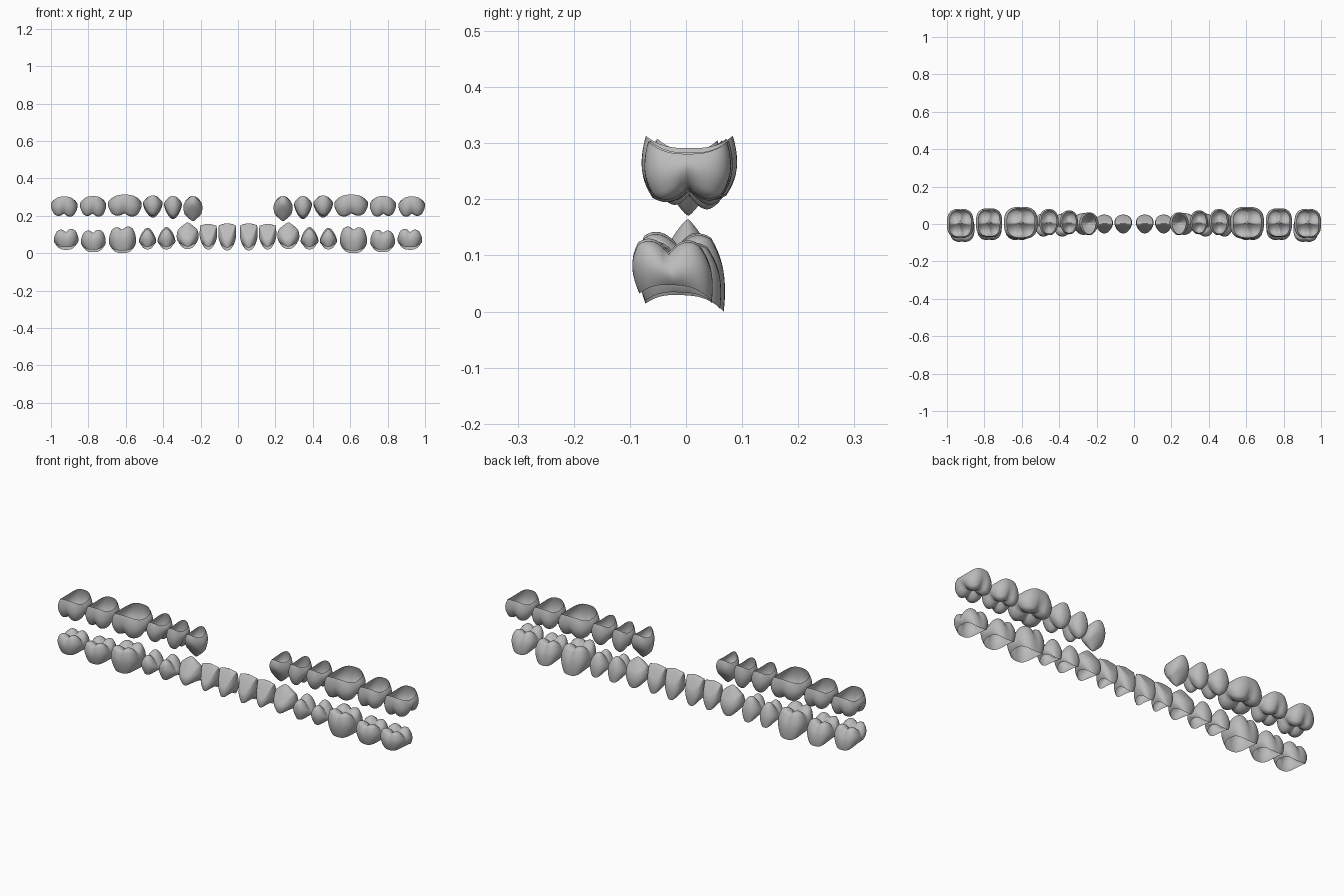
import bpy
import bmesh
from math import sin, cos, pi, exp, copysign

if "Cube" in bpy.data.objects:
    bpy.data.objects.remove(bpy.data.objects["Cube"], do_unlink=True)

enamel = bpy.data.materials.new("enamel grey")
enamel.use_nodes = True
grey = (0.5, 0.5, 0.5, 1)
enamel.diffuse_color = grey
enamel.node_tree.nodes["Principled BSDF"].inputs["Base Color"].default_value = grey

SEGMENTS, WALL, CAP = 56, 12, 12

# Crown families: cusps are (u, v, height); rim and edge are (x, y) scales
KINDS = {
    "molar": dict(cusps=[(-.42, -.5, 0), (.42, -.5, -.004), (-.42, .48, -.003), (.42, .48, -.006)],
                  steep=.095, power=1, stretch=1, square=.72, rim=(.82, .9), edge=(.84, .8),
                  taper=0, groove=.07),
    "premolar": dict(cusps=[(0, -.45, -.008), (0, .45, 0)],
                     steep=.09, power=.9, stretch=.8, square=.85, rim=(.78, .88), edge=(.84, .8),
                     taper=.12, groove=0),
    "canine": dict(cusps=[(0, .05, 0)], steep=.085, power=.62, stretch=.6, square=.9,
                   rim=(.72, .9), edge=(.86, .85), taper=.25, groove=0),
    "incisor": dict(cusps=[(0, .05, 0)], steep=.085, power=.62, stretch=.18, square=.85,
                    rim=(.68, .92), edge=(.94, .85), taper=.3, groove=0),
}


def spow(value, power):
    return copysign(abs(value) ** power, value)


def cusp_height(kind, u, v):
    # The highest of several mounds wins, leaving grooves between them
    return max(h - kind["steep"] * (((u - cu) * kind["stretch"]) ** 2 + (v - cv) ** 2) ** kind["power"]
               for cu, cv, h in kind["cusps"])


def bulge(t, rim, edge):
    return 1 - (1 - (rim if t < .5 else edge)) * (2 * t - 1) ** 2


def crown(name, kind_name, side, upper, x0, x1, y0, y1, z0, z1):
    """Open shell: a bulging wall from the gum rim, closed by a cusped cap."""
    kind = KINDS[kind_name]
    tall = z1 - z0
    half_x, half_y = (x1 - x0) / 2, (y1 - y0) / 2
    mid_x, mid_y = (x0 + x1) / 2, (y0 + y1) / 2
    lean = 0 if upper or kind_name in ("canine", "incisor") else -.012
    bm = bmesh.new()

    def point(u, v, t, z):
        x = mid_x + half_x * u * (1 + kind["taper"] * min(v, 0))
        y = mid_y + half_y * v + lean * t
        return bm.verts.new((side * x, y, z1 - z if upper else z0 + z))

    rings = []
    for r in range(WALL + CAP):
        ring = []
        for i in range(SEGMENTS):
            a = 2 * pi * i / SEGMENTS
            cu, cv = spow(cos(a), kind["square"]), spow(sin(a), kind["square"])
            eu, ev = cu * kind["edge"][0], cv * kind["edge"][1]
            if r <= WALL:
                # Scalloped rim, arching up between neighbours
                t = r / WALL
                rim = .022 * cos(a) ** 2 + (0 if upper else .007 * (1 - sin(a)))
                top = tall + cusp_height(kind, eu, ev)
                dent = 1 - kind["groove"] * t * exp(-(cu / .16) ** 2)
                u = cu * bulge(t, kind["rim"][0], kind["edge"][0])
                v = cv * bulge(t, kind["rim"][1], kind["edge"][1]) * dent
                ring.append(point(u, v, t, rim + (top - rim) * t))
            else:
                s = 1 - (r - WALL) / CAP
                dent = 1 - kind["groove"] * s * exp(-(cu / .16) ** 2)
                u, v = eu * s, ev * s * dent
                ring.append(point(u, v, 1, tall + cusp_height(kind, u, v)))
        rings.append(ring)
    centre = point(0, 0, 1, tall + cusp_height(kind, 0, 0))

    flip = upper != (side < 0)

    def face(*verts):
        bm.faces.new(verts[::-1] if flip else verts).smooth = True

    for low, high in zip(rings, rings[1:]):
        for i in range(SEGMENTS):
            j = (i + 1) % SEGMENTS
            face(low[i], low[j], high[j], high[i])
    for i in range(SEGMENTS):
        face(rings[-1][i], rings[-1][(i + 1) % SEGMENTS], centre)

    mesh = bpy.data.meshes.new(name)
    bm.to_mesh(mesh)
    bm.free()
    mesh.materials.append(enamel)
    bpy.context.collection.objects.link(bpy.data.objects.new(name, mesh))


# Each row: name, family, x range, y range, z range
LOWER = [
    ("central_incisor", "incisor", .01, .105, -.05, .05, .015, .16),
    ("lateral_incisor", "incisor", .112, .205, -.05, .05, .02, .157),
    ("canine", "canine", .21, .328, -.058, .058, .022, .165),
    ("first_premolar", "premolar", .335, .43, -.06, .06, .02, .14),
    ("second_premolar", "premolar", .437, .53, -.06, .062, .02, .136),
    ("first_molar", "molar", .545, .69, -.08, .075, 0, .142),
    ("second_molar", "molar", .707, .84, -.08, .068, .005, .125),
    ("third_molar", "molar", .853, .985, -.09, .053, .018, .13),
]
UPPER = [
    ("canine", "canine", .19, .292, -.06, .062, .17, .305),
    ("first_premolar", "premolar", .3, .395, -.055, .072, .182, .305),
    ("second_premolar", "premolar", .403, .508, -.06, .08, .19, .308),
    ("first_molar", "molar", .515, .695, -.08, .092, .196, .313),
    ("second_molar", "molar", .705, .845, -.072, .084, .195, .305),
    ("third_molar", "molar", .858, 1, -.075, .081, .195, .303),
]

for row, teeth, upper in (("lower", LOWER, False), ("upper", UPPER, True)):
    for name, family, *extent in teeth:
        for side_name, side in (("left", 1), ("right", -1)):
            crown(f"{row}_{side_name}_{name}", family, side, upper, *extent)
